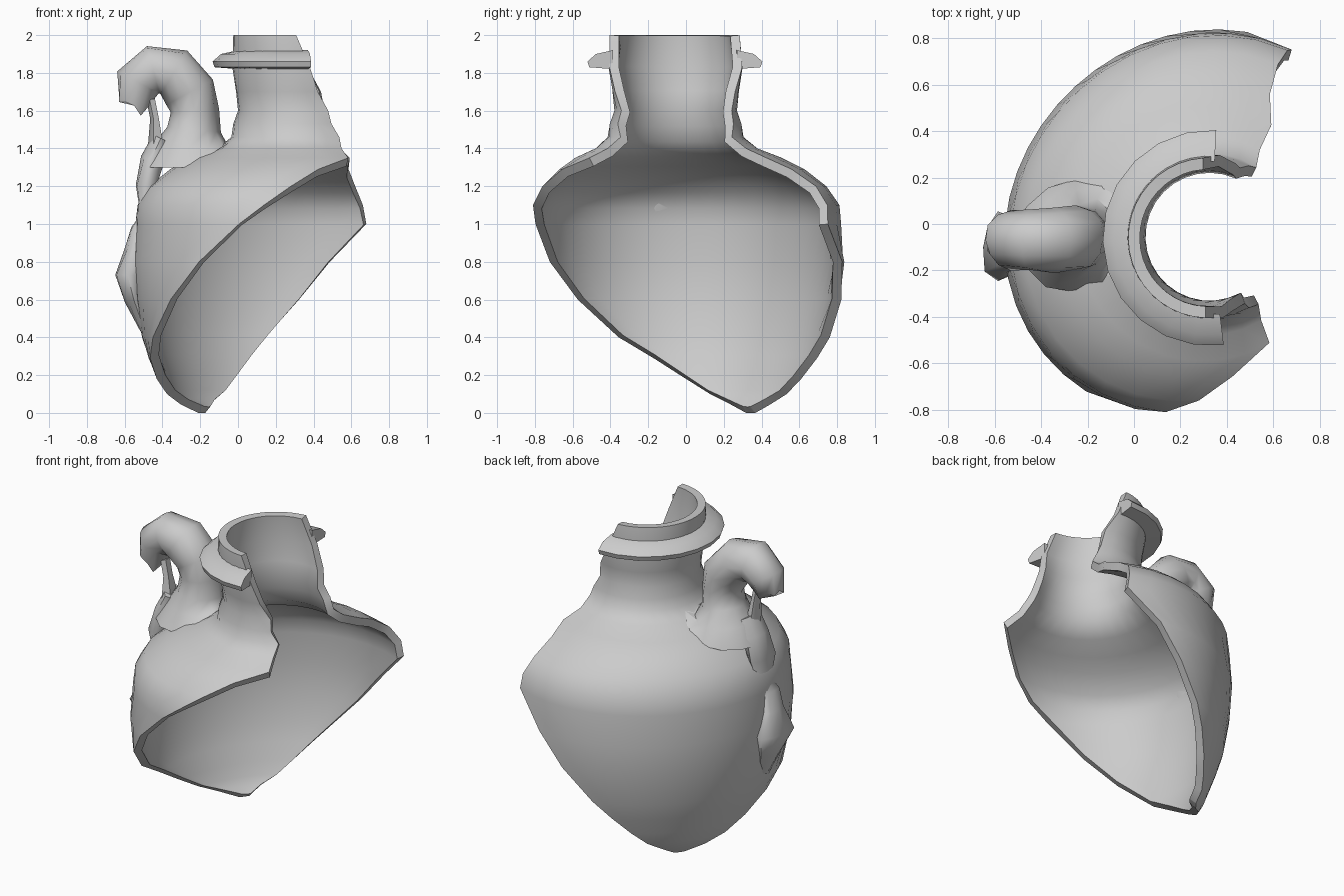
import bpy, bmesh, random
from math import sin, cos, radians, pi, hypot
from mathutils import Vector

if "Cube" in bpy.data.objects:
    bpy.data.objects.remove(bpy.data.objects["Cube"])

random.seed(4)

# Vessel wall: z, radius, centre x, centre y, first and last fracture angle (0 faces -x)
WALL = [
    (0.00, 0.61, 0.28, 0.00, 33, 39),
    (0.045, 0.65, 0.28, 0.00, 22, 46),
    (0.10, 0.68, 0.28, 0.00, 11, 55),
    (0.18, 0.71, 0.28, 0.00, 0, 63),
    (0.29, 0.75, 0.28, 0.00, -13, 72),
    (0.40, 0.785, 0.28, 0.00, -26, 80),
    (0.60, 0.82, 0.28, 0.00, -42, 93),
    (0.80, 0.835, 0.28, 0.00, -56, 104),
    (1.00, 0.82, 0.28, 0.00, -71, 118),
    (1.10, 0.81, 0.28, 0.00, -80, 117),
    (1.20, 0.75, 0.28, -0.01, -90, 116),
    (1.29, 0.65, 0.29, -0.02, -102, 117),
    (1.35, 0.55, 0.30, -0.04, -121, 122),
    (1.40, 0.43, 0.32, -0.05, -122, 121),
    (1.46, 0.36, 0.325, -0.055, -126, 124),
    (1.53, 0.35, 0.325, -0.055, -119, 119),
    (1.60, 0.325, 0.325, -0.055, -118, 114),
    (1.70, 0.335, 0.325, -0.055, -107, 110),
    (1.83, 0.355, 0.325, -0.055, -99, 97),
    (2.00, 0.345, 0.32, -0.06, -88, 86),
]


def interpolate(x, pairs):
    for (a, va), (b, vb) in zip(pairs, pairs[1:]):
        if a <= x <= b:
            return va + (vb - va) * (x - a) / (b - a)
    return pairs[0][1] if x < pairs[0][0] else pairs[-1][1]


def keep_outside(co):
    """Keep added parts from poking through to the inside of the wall."""
    dx, dy = co.x - 0.29, co.y + 0.02
    d = hypot(dx, dy)
    if co.z > 1.25:
        shoulder = sorted((r, z) for z, r, *_ in WALL if 1.1 <= z <= 1.46)
        co.z = max(co.z, interpolate(d, shoulder) - 0.02)
    else:
        low = interpolate(co.z, [(w[0], w[1]) for w in WALL]) - 0.02
        if d < low:
            co.x, co.y = 0.29 + dx * low / d, dy * low / d - 0.02


def finish(name, bm, angle=35, thickness=0):
    mesh = bpy.data.meshes.new(name)
    bm.to_mesh(mesh)
    bm.free()
    ob = bpy.data.objects.new(name, mesh)
    bpy.context.collection.objects.link(ob)
    bpy.context.view_layer.objects.active = ob
    ob.select_set(True)
    if thickness:
        mod = ob.modifiers.new("wall", 'SOLIDIFY')
        mod.thickness = thickness
        mod.offset = -1
        bpy.ops.object.modifier_apply(modifier=mod.name)
    bpy.ops.object.shade_smooth_by_angle(angle=radians(angle))
    ob.select_set(False)
    return ob


def partial_lathe(name, rows, cols, closed=False, thickness=0, angle=35):
    bm = bmesh.new()
    grid = []
    for z, r, cx, cy, a0, a1 in rows:
        ring = []
        for j in range(cols + 1):
            a = radians(a0 + (a1 - a0) * j / cols)
            # the belly is slightly out of round
            k = r * (1 - 0.045 * sin(2 * a)) if z < 1.25 else r
            ring.append(bm.verts.new((cx - k * cos(a), cy + k * sin(a), z)))
        grid.append(ring)
    pairs = list(zip(grid, grid[1:] + grid[:1])) if closed else list(zip(grid, grid[1:]))
    for low, high in pairs:
        for j in range(cols):
            bm.faces.new((low[j], high[j], high[j + 1], low[j + 1]))
    if closed:
        bm.faces.new([r[0] for r in grid])
        bm.faces.new([r[-1] for r in grid])
        bmesh.ops.recalc_face_normals(bm, faces=bm.faces)
    return finish(name, bm, angle, thickness)


def tube(name, path, sides=10, widen=1.0, jitter=0.0, ragged_end=0.0):
    """Tube through (x, y, z, radius) points in the xz plane, widened along y."""
    bm = bmesh.new()
    pts = [Vector(p[:3]) for p in path]
    rings = []
    for i, p in enumerate(pts):
        d = (pts[min(i + 1, len(pts) - 1)] - pts[max(i - 1, 0)]).normalized()
        side = Vector((0, 1, 0))
        up = side.cross(d).normalized()
        ring = []
        for k in range(sides):
            a = 2 * pi * k / sides
            r = path[i][3] * (1 + random.uniform(-jitter, jitter))
            co = p + up * r * cos(a) + side * r * widen * sin(a)
            if i == len(pts) - 1:
                co += d * random.uniform(-ragged_end, ragged_end)
            keep_outside(co)
            ring.append(bm.verts.new(co))
        rings.append(ring)
    for a, b in zip(rings, rings[1:]):
        for k in range(sides):
            n = (k + 1) % sides
            bm.faces.new((a[k], a[n], b[n], b[k]))
    for ring in (rings[0], rings[-1]):
        bm.faces.new(ring)
    bmesh.ops.recalc_face_normals(bm, faces=bm.faces)
    return finish(name, bm, 60)


# Broken body and neck: one shell, its two edges following the fracture
partial_lathe("broken_vessel_wall", WALL, 20, thickness=0.05, angle=50)

# Flange around the mouth
partial_lathe("mouth_flange", [
    (z, r, 0.33, -0.06, -97, 93) for z, r in
    ((1.82, 0.33), (1.83, 0.455), (1.86, 0.465), (1.90, 0.42), (1.92, 0.33))
], 12, closed=True, angle=50)

# Arched handle stump, snapped off at its end
tube("handle_stump", [
    (-0.25, -0.05, 1.30, 0.25), (-0.25, -0.05, 1.41, 0.19),
    (-0.235, -0.06, 1.50, 0.14), (-0.23, -0.06, 1.60, 0.125),
    (-0.25, -0.06, 1.70, 0.14), (-0.34, -0.07, 1.80, 0.14),
    (-0.45, -0.07, 1.82, 0.13), (-0.53, -0.07, 1.75, 0.125),
    (-0.55, -0.07, 1.63, 0.09),
], sides=12, jitter=0.05, ragged_end=0.05)

# Thin sliver still joining the handle end to the shoulder
tube("handle_sliver", [
    (-0.46, -0.10, 1.66, 0.025), (-0.44, -0.10, 1.56, 0.025), (-0.43, -0.09, 1.38, 0.05),
], sides=5, widen=1.5)

# Rough scar where the lower handle broke away
tube("handle_scar", [
    (-0.40, -0.08, 1.45, 0.05), (-0.45, -0.08, 1.34, 0.06), (-0.48, -0.09, 1.20, 0.065),
    (-0.48, -0.10, 1.04, 0.04), (-0.52, -0.11, 0.97, 0.05),
    (-0.54, -0.11, 0.86, 0.06), (-0.57, -0.10, 0.73, 0.09),
    (-0.54, -0.10, 0.60, 0.06), (-0.49, -0.10, 0.44, 0.03),
], sides=9, widen=1.7, jitter=0.12, ragged_end=0.02)
